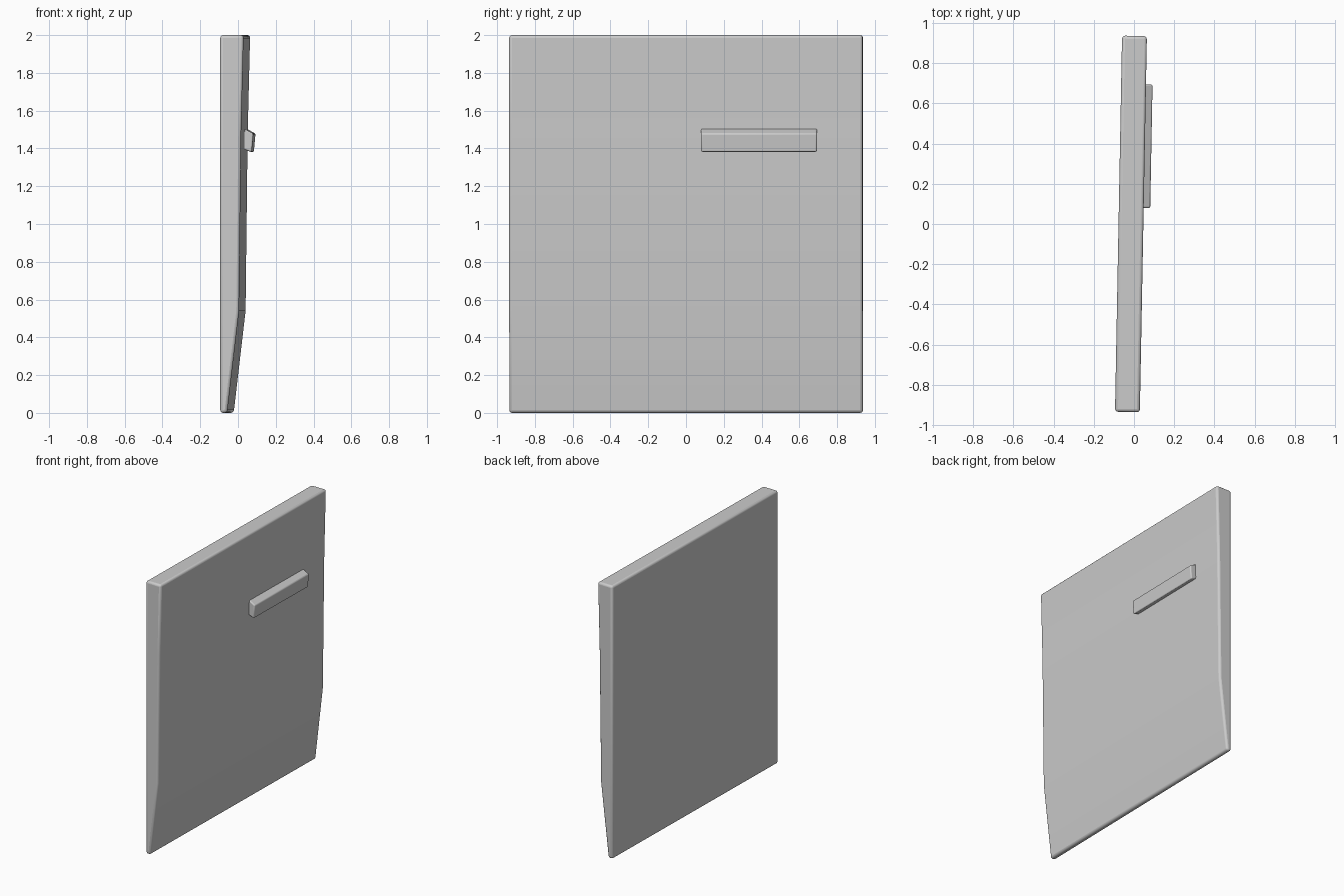
import bpy, bmesh, math
from mathutils import Matrix

if "Cube" in bpy.data.objects:
    bpy.data.objects.remove(bpy.data.objects["Cube"])

# the whole door is turned very slightly about the vertical axis
TURN = Matrix.Rotation(-math.atan(0.0187), 4, 'Z')


def extrude_profile(name, profile, y0, y1, bevel):
    """Extrude an (x, z) profile along y, turn it and round its edges."""
    bm = bmesh.new()
    face = bm.faces.new([bm.verts.new((x, y0, z)) for x, z in profile])
    res = bmesh.ops.extrude_face_region(bm, geom=[face])
    for v in res["geom"]:
        if isinstance(v, bmesh.types.BMVert):
            v.co.y = y1
    bmesh.ops.recalc_face_normals(bm, faces=bm.faces)
    bm.transform(TURN)
    mesh = bpy.data.meshes.new(name)
    bm.to_mesh(mesh)
    bm.free()
    obj = bpy.data.objects.new(name, mesh)
    bpy.context.collection.objects.link(obj)
    mod = obj.modifiers.new("rounded_edges", 'BEVEL')
    mod.width = bevel
    mod.segments = 3
    mod.limit_method = 'ANGLE'
    mod.angle_limit = math.radians(30)
    bpy.context.view_layer.objects.active = obj
    obj.select_set(True)
    bpy.ops.object.shade_smooth_by_angle(angle=math.radians(35))
    obj.select_set(False)
    return obj


# door panel: flat back, front face tapering towards the bottom
extrude_profile("door_panel",
                [(-0.077, 0.0), (-0.04, 0.0), (0.023, 0.54),
                 (0.034, 1.48), (0.047, 2.0), (-0.077, 2.0)],
                -0.936, 0.936, 0.015)

# door handle: tilted bar sunk slightly into the front face
extrude_profile("door_handle",
                [(0.010, 1.402), (0.071, 1.38), (0.080, 1.479), (0.010, 1.516)],
                0.08, 0.695, 0.008)
